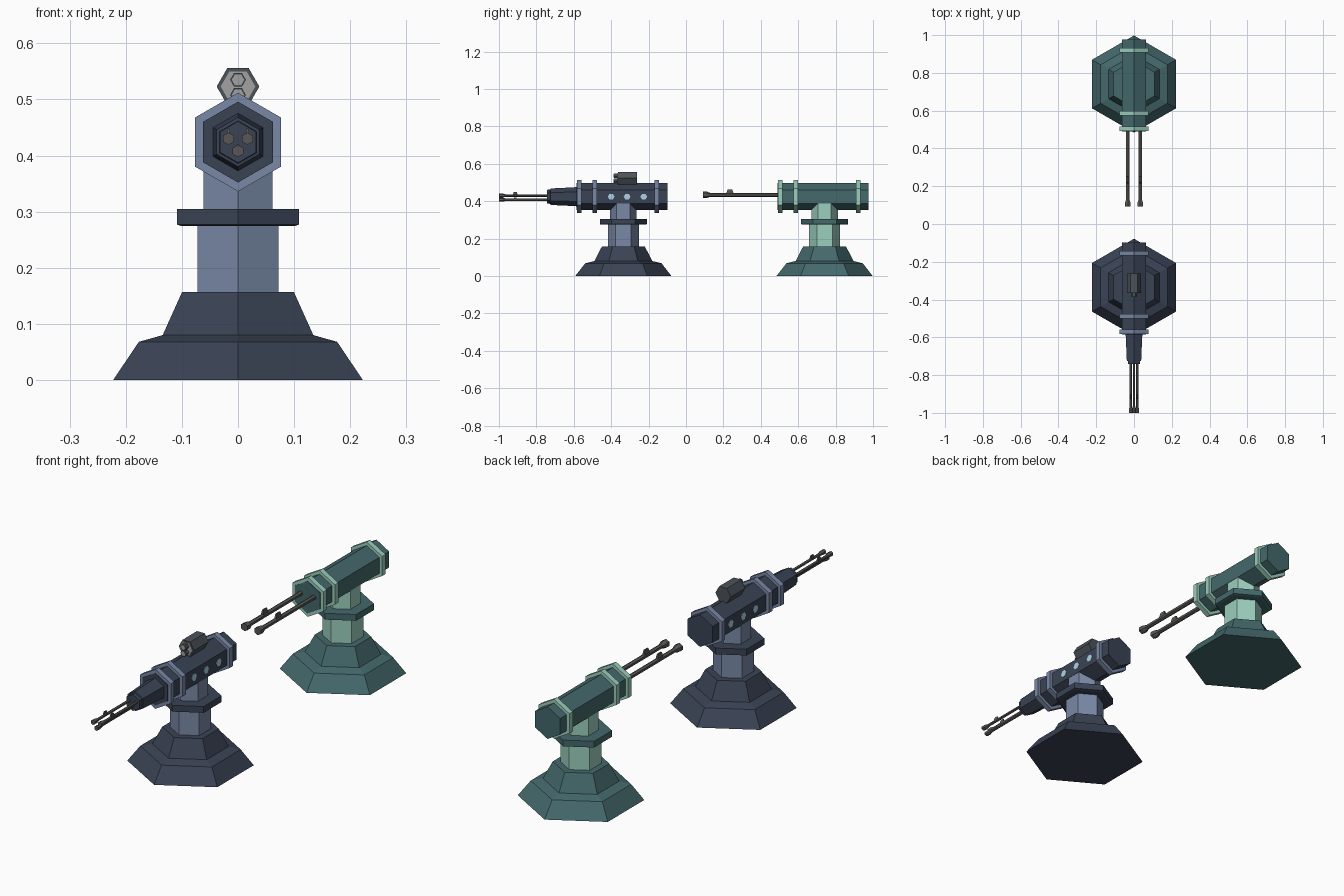
import bpy, bmesh, math

if "Cube" in bpy.data.objects:
    bpy.data.objects.remove(bpy.data.objects["Cube"])


def mat(name, rgb):
    m = bpy.data.materials.new(name)
    m.diffuse_color = (*rgb, 1)
    m.use_nodes = True
    m.node_tree.nodes["Principled BSDF"].inputs["Base Color"].default_value = m.diffuse_color
    return m


NAVY = mat("navy", (0.042, 0.056, 0.09))
BLUE = mat("blue", (0.19, 0.25, 0.38))
TEAL = mat("teal", (0.058, 0.14, 0.15))
MINT = mat("mint", (0.33, 0.62, 0.51))
STEEL = mat("steel", (0.10, 0.095, 0.092))
DARK = mat("dark_grey", (0.07, 0.085, 0.1))
SILVER = mat("silver", (0.36, 0.36, 0.36))
GLOW = mat("pale_blue", (0.42, 0.65, 0.8))


def prism(name, axis, profile, center, material, phase=90, sides=6):
    """Faceted solid: profile is a list of (position along axis, corner radius)."""
    bm = bmesh.new()
    rings = []
    for t, r in profile:
        ring = []
        for k in range(sides):
            a = math.radians(phase) + 2 * math.pi * k / sides
            u, v = r * math.cos(a), r * math.sin(a)
            p = {"x": (t, u, v), "y": (u, t, v), "z": (u, v, t)}[axis]
            ring.append(bm.verts.new(p))
        rings.append(ring)
    for lo, hi in zip(rings, rings[1:]):
        for k in range(sides):
            n = (k + 1) % sides
            bm.faces.new((lo[k], lo[n], hi[n], hi[k]))
    bm.faces.new(rings[0])
    bm.faces.new(rings[-1])
    bmesh.ops.recalc_face_normals(bm, faces=bm.faces)
    me = bpy.data.meshes.new(name)
    bm.to_mesh(me)
    bm.free()
    me.materials.append(material)
    ob = bpy.data.objects.new(name, me)
    ob.location = center
    bpy.context.collection.objects.link(ob)
    return ob


def turret(tag, y, body, trim):
    """Pedestal, housing and collars shared by both turrets."""
    c = (0, y, 0)
    prism(tag + "_base", "z", [(0, .257), (.068, .204), (.08, .155), (.157, .115)], c, body)
    prism(tag + "_column", "z", [(.15, .083), (.28, .083)], c, trim)
    prism(tag + "_swivel_ring", "z", [(.274, .115), (.277, .126), (.305, .126)], c, body)
    prism(tag + "_neck", "z", [(.30, .071), (.41, .071)], c, trim)
    h = (0, y, .424)
    prism(tag + "_housing", "y", [(-.251, .072), (.236, .072)], h, body)
    for i, t in enumerate((-.236, -.154, .179)):
        prism(f"{tag}_collar_{i}", "y", [(t - .012, .088), (t + .012, .088)], h, trim)


def gun(tag, x, z, back, front, r, muzzle_r, sight_y, sight_h):
    """Barrel with flared muzzle and a small sight."""
    prism(tag + "_barrel", "y",
          [(front, muzzle_r), (front + .018, muzzle_r), (front + .035, r * 1.1),
           (front + .04, r), (back, r)], (x, 0, z), STEEL)
    s = prism(tag + "_sight", "z", [(0, .7071), (sight_h, .4)], (x, sight_y, z),
              STEEL, 45, 4)
    s.scale = (r * 1.1, sight_h * 1.6, 1)


# front turret
YA = -.335
turret("front", YA, NAVY, BLUE)
prism("front_barrel_shroud", "y",
      [(-.742, .037), (-.726, .038), (-.725, .044), (-.60, .050), (-.57, .053)],
      (0, 0, .424), NAVY)
for i, (x, z) in enumerate(((-.017, .43), (.017, .43), (0, .408))):
    gun(f"front_{i}", x, z, -.73, -1.0, .0065, .011, -.913, .018 if i < 2 else .012)

# status lamps on both sides
for side in (-1, 1):
    for i, y in enumerate((-.40, -.315, -.226)):
        prism(f"lamp_{i}", "x", [(side * .055, .018), (side * .064, .018)],
              (0, y, .424), GLOW, 0)

# sighting unit on top
prism("scope_body", "y", [(-.364, .038), (-.262, .038)], (0, 0, .523), DARK, 0)
prism("scope_face", "y", [(-.366, .031), (-.35, .031)], (0, 0, .523), SILVER, 0)
for i, z in enumerate((.535, .508)):
    prism(f"scope_tube_{i}", "y", [(-.386, .014), (-.35, .014)], (0, 0, z), DARK, 0)
    prism(f"scope_lens_{i}", "y", [(-.387, .011), (-.37, .011)], (0, 0, z), SILVER, 0)

# rear turret
turret("rear", .741, TEAL, MINT)
for i, x in enumerate((-.033, .033)):
    gun(f"rear_{i}", x, .434, .51, .092, .0105, .018, .235, .028)
